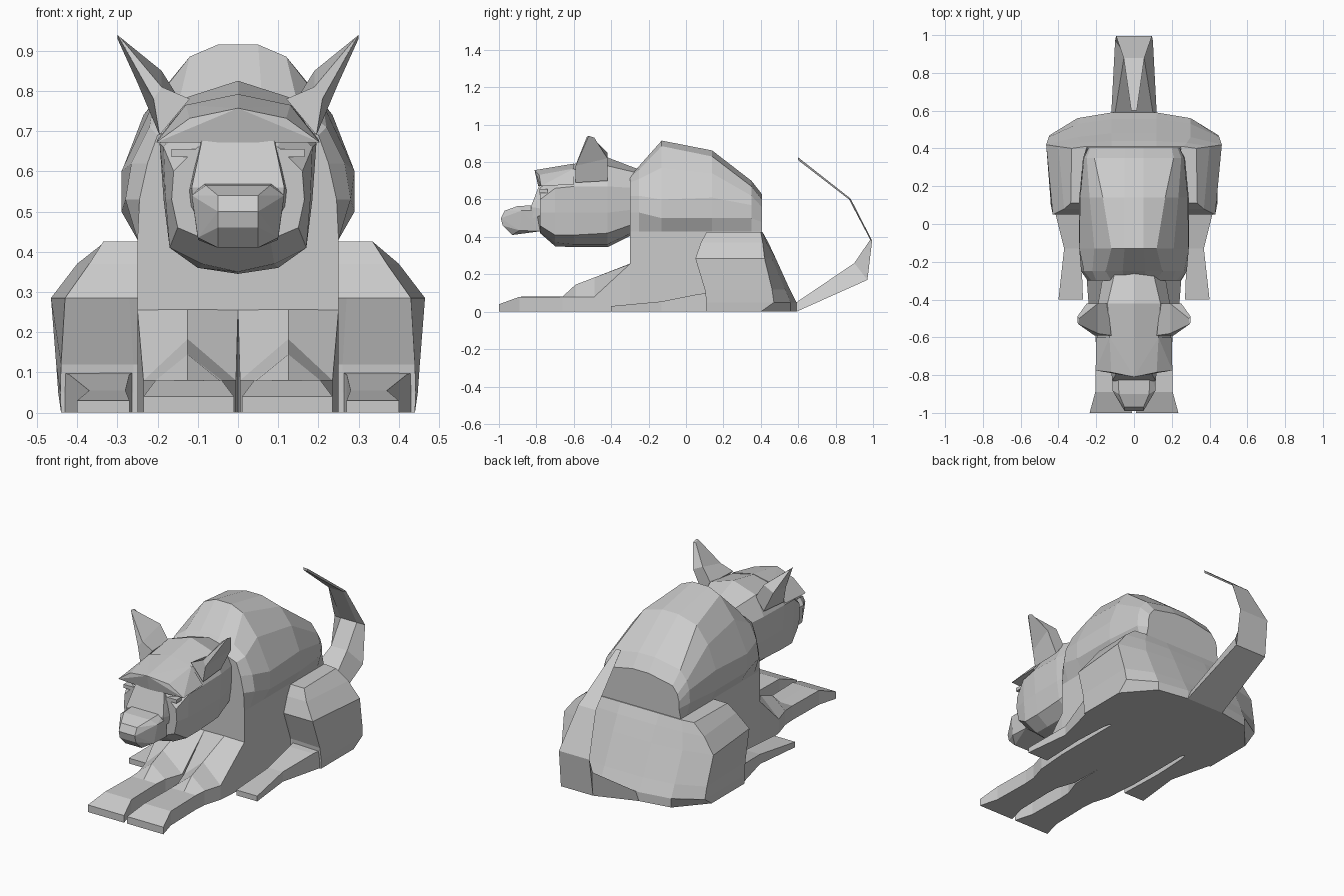
import bpy
import bmesh

cube = bpy.data.objects.get("Cube")
if cube:
    bpy.data.objects.remove(cube, do_unlink=True)

GREY = (0.6, 0.6, 0.6, 1)
mat = bpy.data.materials.new("stone grey")
mat.use_nodes = True
mat.diffuse_color = GREY
mat.node_tree.nodes["Principled BSDF"].inputs["Base Color"].default_value = GREY


def finish(bm, name):
    bmesh.ops.recalc_face_normals(bm, faces=bm.faces)
    mesh = bpy.data.meshes.new(name)
    bm.to_mesh(mesh)
    bm.free()
    mesh.materials.append(mat)
    obj = bpy.data.objects.new(name, mesh)
    bpy.context.collection.objects.link(obj)
    return obj


def loft(name, rings):
    """Skin a list of closed 3D rings and cap both ends."""
    bm = bmesh.new()
    rows = [[bm.verts.new(p) for p in ring] for ring in rings]
    n = len(rows[0])
    for a, b in zip(rows, rows[1:]):
        for i in range(n):
            j = (i + 1) % n
            bm.faces.new((a[i], a[j], b[j], b[i]))
    bm.faces.new(rows[0])
    bm.faces.new(rows[-1])
    return finish(bm, name)


def mirrored(half):
    """Close a half ring by reflecting it across x = 0."""
    return half + [(-x, y, z) for x, y, z in reversed(half) if x > 0]


def sections(name, table):
    """Symmetric loft from {y: [(x, z), ...]} half sections."""
    return loft(name, [mirrored([(x, y, z) for x, z in pts]) for y, pts in table])


def hull(name, pts):
    bm = bmesh.new()
    for p in pts:
        bm.verts.new(p)
    out = bmesh.ops.convex_hull(bm, input=bm.verts)
    loose = [v for v in out["geom_interior"] if isinstance(v, bmesh.types.BMVert)]
    bmesh.ops.delete(bm, geom=loose, context="VERTS")
    return finish(bm, name)


def symmetric_hull(name, pts):
    return hull(name, pts + [(-x, y, z) for x, y, z in pts if x > 0])


def pair(name, build, data):
    """Build a part on both sides."""
    for side, s in (("left", 1), ("right", -1)):
        if build is loft:
            loft(f"{side}_{name}", [[(s * x, y, z) for x, y, z in r] for r in data])
        else:
            hull(f"{side}_{name}", [(s * x, y, z) for x, y, z in data])


# Arched torso with an upright chest
wall = [(.25, 0), (.25, .43)]
sections("torso", [
    (-.30, wall + [(.245, .53), (.225, .62), (.20, .69), (.12, .72), (.05, .72)]),
    (-.25, wall + [(.28, .53), (.265, .62), (.22, .71), (.15, .76), (.06, .78)]),
    (-.13, wall + [(.29, .50), (.29, .60), (.21, .77), (.12, .885), (.05, .915)]),
    (.14, wall + [(.29, .50), (.285, .61), (.235, .74), (.165, .83), (.05, .862)]),
    (.35, wall + [(.27, .50), (.265, .57), (.25, .62), (.21, .67), (.05, .70)]),
    (.405, wall + [(.24, .48), (.24, .52), (.23, .56), (.20, .60), (.05, .63)]),
])

# Wide hindquarters, stacked upward
plan = [
    (0, [(.12, .59), (.30, .56), (.44, .40), (.44, .11), (.26, .11)]),
    (.05, [(.12, .59), (.30, .56), (.447, .47), (.442, .11), (.26, .11)]),
    (.12, [(.12, .555), (.30, .53), (.452, .46), (.44, .10), (.26, .11)]),
    (.285, [(.12, .48), (.30, .46), (.465, .42), (.43, .05), (.27, .05)]),
    (.37, [(.12, .44), (.28, .43), (.40, .41), (.37, .08), (.27, .08)]),
    (.425, [(.12, .41), (.26, .41), (.33, .40), (.335, .11), (.25, .11)]),
]
loft("hindquarters", [mirrored([(x, y, z) for x, y in pts]) for z, pts in plan])


def box_ring(y, x0, x1, z):
    return [(x0, y, 0), (x1, y, 0), (x1, y, z), (x0, y, z)]


# Long flat hind feet
pair("hind_foot", loft, [box_ring(.13, .26, .435, .10), box_ring(.07, .27, .42, .095),
                         box_ring(-.13, .28, .37, .055), box_ring(-.40, .27, .40, .03)])


# Ridged forelegs ending in flat paws
def leg_ring(y, x0, x1, edge, ridge):
    return [(x0, y, 0), (x1, y, 0), (x1, y, edge), (.125, y, ridge), (x0, y, edge)]


pair("foreleg", loft, [
    leg_ring(-.28, 0, .25, .255, .257), leg_ring(-.30, 0, .25, .255, .257),
    leg_ring(-.49, .005, .235, .08, .183), leg_ring(-.59, .04, .205, .08, .145),
    leg_ring(-.66, .045, .20, .08, .081), leg_ring(-.89, .04, .205, .08, .08),
    leg_ring(-1, .01, .235, .04, .04),
])

# Head
sections("head", [
    (-.25, [(0, .43), (.10, .44), (.15, .48), (.16, .55), (.16, .66), (.10, .74), (0, .76)]),
    (-.42, [(0, .345), (.10, .36), (.17, .42), (.185, .53), (.19, .67), (.14, .78), (0, .825)]),
    (-.60, [(0, .345), (.10, .36), (.17, .41), (.185, .53), (.195, .67), (.13, .76), (0, .79)]),
    (-.70, [(0, .35), (.09, .37), (.17, .41), (.18, .53), (.185, .66), (.12, .72), (0, .75)]),
    (-.78, [(0, .42), (.08, .43), (.15, .46), (.165, .53), (.16, .60), (.10, .66), (0, .68)]),
])

# Overhanging brow, nose bridge and muzzle
symmetric_hull("brow", [(0, -.81, .757), (.12, -.785, .732), (.203, -.775, .672),
                        (0, -.79, .672), (.20, -.60, .68), (.13, -.60, .765), (0, -.60, .792)])
symmetric_hull("nose_bridge", [(.09, -.785, .675), (.09, -.81, .60), (.115, -.83, .56),
                               (.10, -.70, .675), (.13, -.70, .54), (.11, -.82, .50)])
symmetric_hull("muzzle", [(.085, -.78, .57), (.115, -.80, .54), (.10, -.78, .43),
                          (.08, -.90, .565), (.115, -.88, .54), (.10, -.89, .435),
                          (.05, -.97, .54), (.05, -.99, .50), (.05, -.98, .46),
                          (.05, -.93, .41), (.04, -.80, .43)])

# Eyes tucked under the brow
pair("eye", hull, [(x, y, z) for x in (.10, .165) for y in (-.74, -.783)
                   for z in (.635, .655)])

# Pointed ears leaning outward
pair("ear", loft, [
    [(.12, -.59, .78), (.195, -.59, .69), (.19, -.42, .70), (.14, -.42, .77)],
    [(.19, -.58, .81), (.21, -.59, .78), (.25, -.42, .82), (.19, -.42, .85)],
    [(.295, -.53, .935), (.30, -.52, .94), (.30, -.49, .93), (.29, -.50, .93)],
])


# Tail: broad ridged base curling into a thin blade
def tail_ring(w, y, z, top_w, top_y, top_z):
    return [(-w, y, z), (w, y, z), (top_w, top_y, top_z), (-top_w, top_y, top_z)]


loft("tail", [
    tail_ring(.12, .56, 0, .10, .56, .05), tail_ring(.12, .59, 0, .10, .59, .05),
    tail_ring(.10, .97, .17, .05, .90, .26), tail_ring(.095, .995, .38, .05, .985, .385),
    tail_ring(.055, .88, .605, .045, .872, .60), tail_ring(.015, .60, .825, .01, .60, .81),
])
